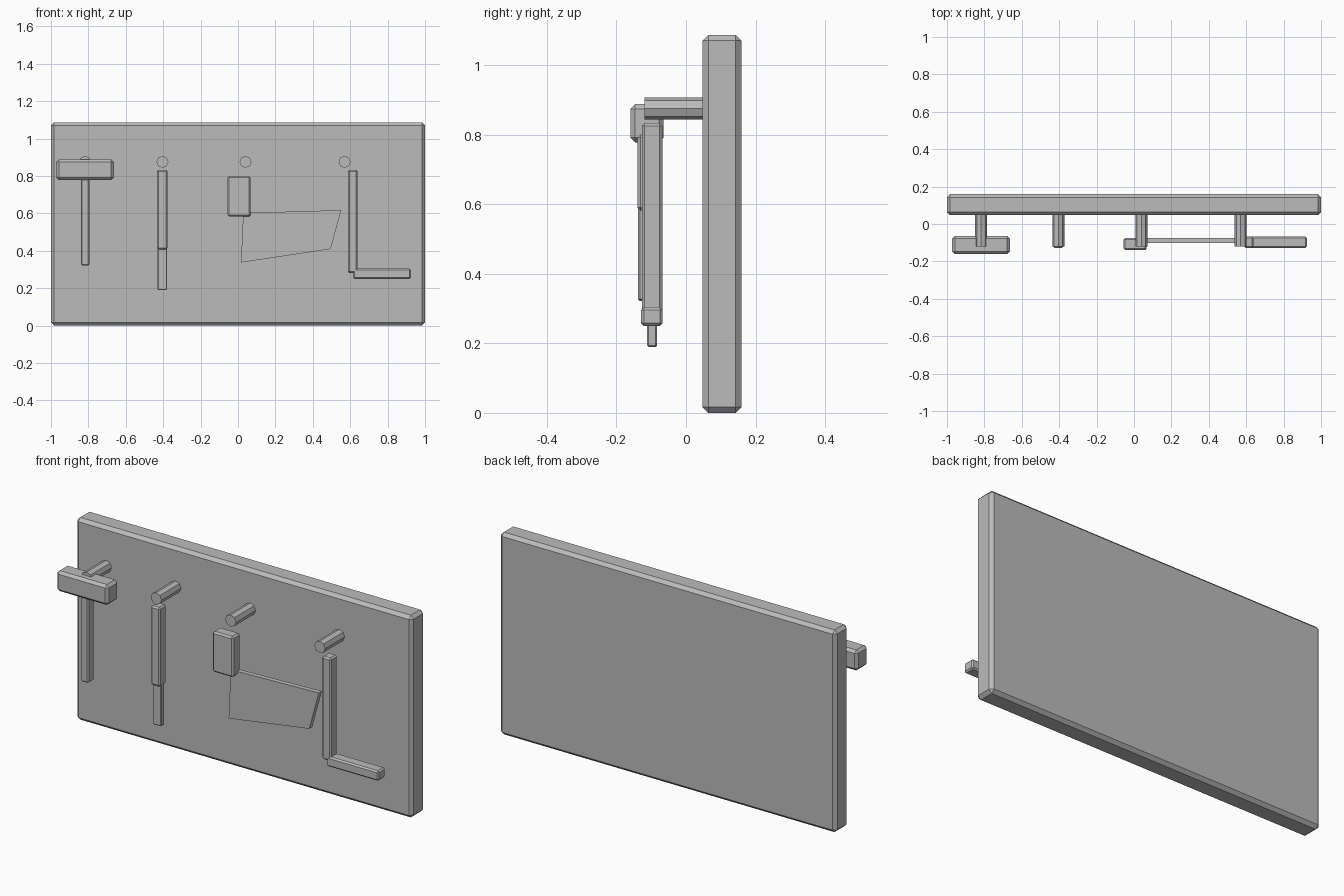
import bpy
import bmesh
import math

old = bpy.data.objects.get("Cube")
if old:
    bpy.data.objects.remove(old, do_unlink=True)

grey = bpy.data.materials.new("plain_grey")
grey.use_nodes = True
grey.diffuse_color = (0.5, 0.5, 0.5, 1)
grey.node_tree.nodes["Principled BSDF"].inputs["Base Color"].default_value = (0.5, 0.5, 0.5, 1)


def add_object(name, bm):
    bmesh.ops.recalc_face_normals(bm, faces=bm.faces)
    mesh = bpy.data.meshes.new(name)
    bm.to_mesh(mesh)
    bm.free()
    mesh.materials.append(grey)
    obj = bpy.data.objects.new(name, mesh)
    bpy.context.collection.objects.link(obj)
    return obj


def box(name, xs, ys, zs, chamfer):
    """Chamfered box spanning the given ranges."""
    bm = bmesh.new()
    bmesh.ops.create_cube(bm, size=1)
    for v in bm.verts:
        for i, (low, high) in enumerate((xs, ys, zs)):
            v.co[i] = high if v.co[i] > 0 else low
    obj = add_object(name, bm)
    mod = obj.modifiers.new("chamfer", "BEVEL")
    mod.width = chamfer
    mod.segments = 1
    return obj


def peg(name, x, z):
    """Eight-sided peg running from the board towards the front."""
    front, back, radius = -0.119, 0.06, 0.032
    bm = bmesh.new()
    bmesh.ops.create_cone(bm, cap_ends=True, segments=8, radius1=radius,
                          radius2=radius, depth=back - front)
    for v in bm.verts:
        a, b, c = v.co
        v.co = (x + a, (front + back) / 2 + c, z + b)
    return add_object(name, bm)


def plate(name, outline, front, back):
    """Flat plate extruded from an x, z outline."""
    bm = bmesh.new()
    face = bm.faces.new([bm.verts.new((x, front, z)) for x, z in outline])
    side = bmesh.ops.extrude_face_region(bm, geom=[face])
    for v in side["geom"]:
        if isinstance(v, bmesh.types.BMVert):
            v.co.y = back
    return add_object(name, bm)


# Backing board and its row of pegs
box("board", (-1, 1), (0.047, 0.16), (0, 1.087), 0.017)
for number, x in enumerate((-0.817, -0.404, 0.04, 0.57), 1):
    peg(f"peg_{number}", x, 0.875)

# Hammer
box("hammer_head", (-0.972, -0.664), (-0.16, -0.064), (0.778, 0.888), 0.014)
box("hammer_handle", (-0.839, -0.795), (-0.138, -0.088), (0.321, 0.8), 0.006)

# Chisel
tool_depth = (-0.127, -0.068)
box("chisel_handle", (-0.432, -0.377), tool_depth, (0.408, 0.833), 0.008)
box("chisel_blade", (-0.43, -0.379), (-0.112, -0.083), (0.19, 0.42), 0.004)

# Hand saw
box("saw_handle", (-0.056, 0.067), (-0.14, -0.074), (0.582, 0.8), 0.009)
plate("saw_blade", [(0.028, 0.602), (0.552, 0.617), (0.495, 0.409), (0.016, 0.337)],
      -0.102, -0.076)

# Square
box("square_upright", (0.587, 0.64), tool_depth, (0.28, 0.833), 0.008)
box("square_foot", (0.616, 0.924), (-0.129, -0.067), (0.25, 0.304), 0.008)
